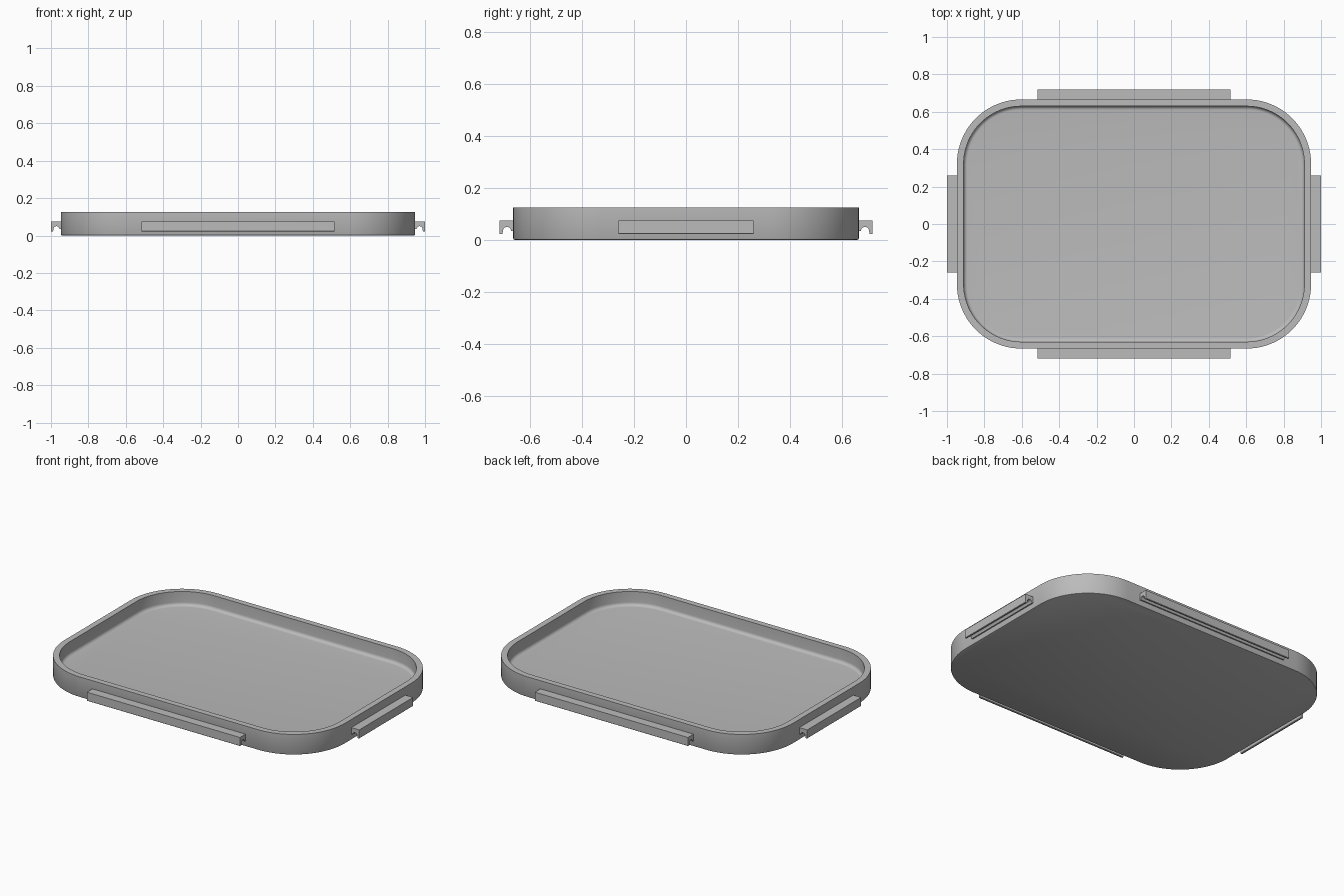
import bpy, bmesh, math

if "Cube" in bpy.data.objects:
    bpy.data.objects.remove(bpy.data.objects["Cube"])

HX, HY, R = 0.947, 0.666, 0.345      # outer half sizes and corner radius
SEG = 20                             # segments per rounded corner

grey = bpy.data.materials.new("plain grey")
grey.diffuse_color = (0.5, 0.5, 0.5, 1)
grey.use_nodes = True
grey.node_tree.nodes["Principled BSDF"].inputs["Base Color"].default_value = grey.diffuse_color


def finish(name, bm):
    bmesh.ops.recalc_face_normals(bm, faces=bm.faces)
    mesh = bpy.data.meshes.new(name)
    bm.to_mesh(mesh)
    bm.free()
    mesh.materials.append(grey)
    obj = bpy.data.objects.new(name, mesh)
    bpy.context.collection.objects.link(obj)
    bpy.ops.object.select_all(action='DESELECT')
    obj.select_set(True)
    bpy.context.view_layer.objects.active = obj
    bpy.ops.object.shade_smooth_by_angle(angle=math.radians(35))
    return obj


def rounded_ring(bm, inset, z):
    ring = []
    for k, (sx, sy) in enumerate([(1, 1), (-1, 1), (-1, -1), (1, -1)]):
        for i in range(SEG + 1):
            a = math.pi / 2 * (k + i / SEG)
            r = R - inset
            ring.append(bm.verts.new((sx * (HX - R) + r * math.cos(a),
                                      sy * (HY - R) + r * math.sin(a), z)))
    return ring


# Tray: one wall section swept round a rounded rectangle, with a filleted floor
wall, floor, fillet = 0.036, 0.04, 0.02
section = [(0.006, 0), (0.002, 0.002), (0, 0.006), (0, 0.125), (wall, 0.125)]
for i in range(7):
    a = math.pi / 2 * i / 6
    section.append((wall + fillet * (1 - math.cos(a)),
                    floor + fillet * (1 - math.sin(a))))
bm = bmesh.new()
rings = [rounded_ring(bm, d, z) for d, z in section]
for lo, hi in zip(rings, rings[1:]):
    n = len(lo)
    for i in range(n):
        j = (i + 1) % n
        bm.faces.new((lo[i], lo[j], hi[j], hi[i]))
bm.faces.new(rings[0])
bm.faces.new(rings[-1])
finish("tray", bm)


# Clip bars: hooked section with an arched groove underneath
def clip(name, half_length, wall_distance, angle):
    arch = [(0.024 + 0.016 * math.cos(math.pi * i / 10),
             0.034 + 0.016 * math.sin(math.pi * i / 10)) for i in range(11)]
    lip = [(0.053, 0.024), (0.051, 0.022), (0.044, 0.022), (0.041, 0.025)]
    outline = [(-0.01, 0.075), (0.053, 0.075)] + lip + arch + [(-0.01, 0.034)]
    c, s = math.cos(angle), math.sin(angle)
    bm = bmesh.new()
    ends = []
    for t in (-half_length, half_length):
        ends.append([bm.verts.new(((wall_distance + d) * c - t * s,
                                   (wall_distance + d) * s + t * c, z))
                     for d, z in outline])
    n = len(outline)
    for i in range(n):
        j = (i + 1) % n
        bm.faces.new((ends[0][i], ends[0][j], ends[1][j], ends[1][i]))
    for end in ends:
        bm.faces.new(end)
    finish(name, bm)


clip("right_clip", 0.26, HX, 0)
clip("back_clip", 0.517, HY, math.pi / 2)
clip("left_clip", 0.26, HX, math.pi)
clip("front_clip", 0.517, HY, -math.pi / 2)
